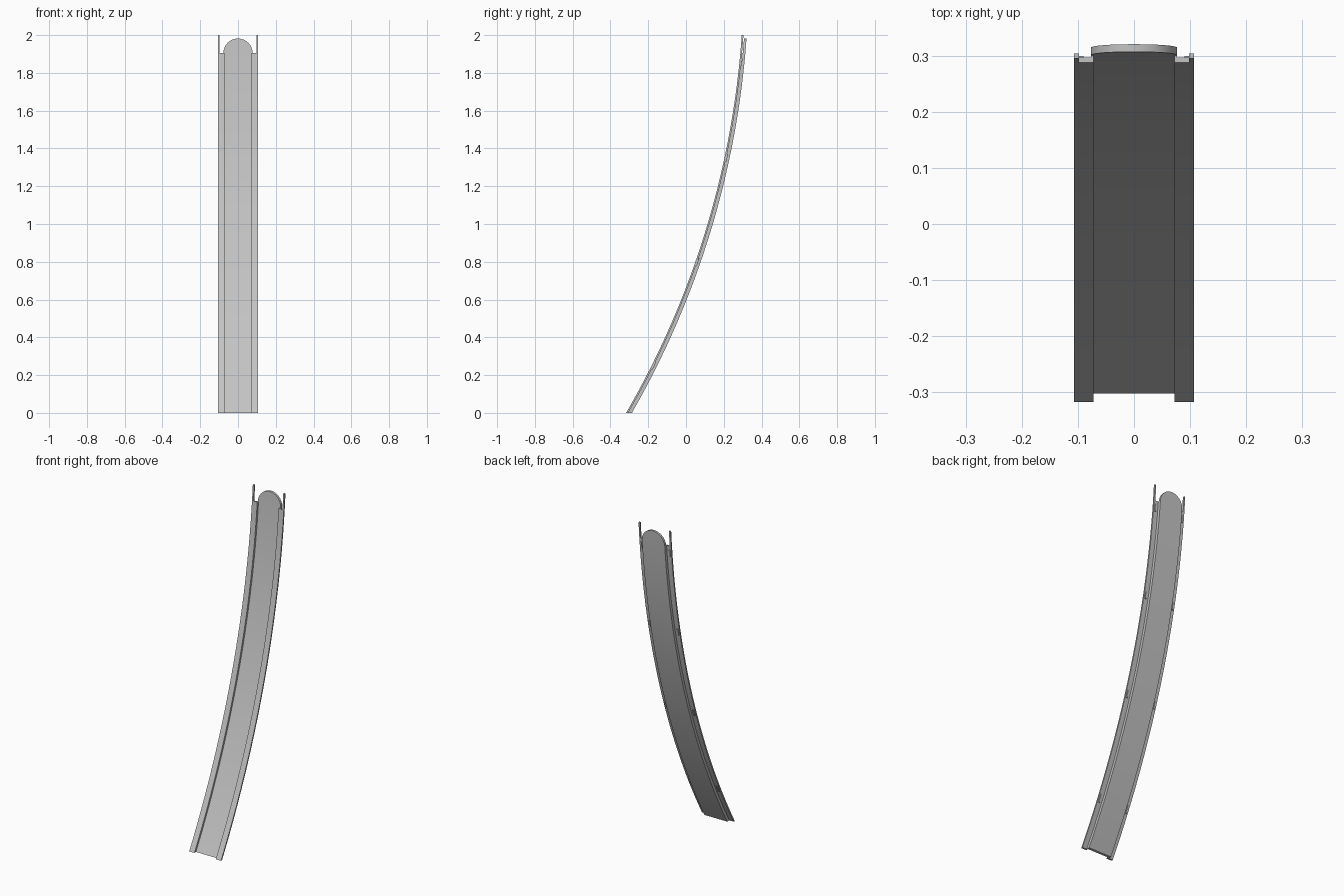
import bpy
import math

if "Cube" in bpy.data.objects:
    bpy.data.objects.remove(bpy.data.objects["Cube"], do_unlink=True)

# Arc of the front surface, in the side plane
RADIUS, ARC_Y, ARC_Z = 4.62, -4.314, 2.317
SHOULDER, TIP = 1.905, 2.0
INNER, WALL, PRONG, OUTER = 0.072, 0.077, 0.098, 0.107
FLANGE_T, WEB_FRONT, WEB_BACK = 0.009, 0.013, 0.0265

steel = bpy.data.materials.new("grey steel")
steel.use_nodes = True
grey = (0.55, 0.55, 0.55, 1)
steel.diffuse_color = grey
steel.node_tree.nodes["Principled BSDF"].inputs["Base Color"].default_value = grey


def arc_y(z, depth):
    return ARC_Y + math.sqrt((RADIUS + depth) ** 2 - (z - ARC_Z) ** 2)


def levels(z0, z1, count):
    return [z0 + (z1 - z0) * i / count for i in range(count + 1)]


def sweep(name, stations, front, back):
    """Sweep a rectangle up the arc; each station is (z, x0, x1)."""
    verts, faces = [], []
    for z, x0, x1 in stations:
        yf, yb = arc_y(z, front), arc_y(z, back)
        verts += [(x0, yf, z), (x1, yf, z), (x1, yb, z), (x0, yb, z)]
    for i in range(len(stations) - 1):
        for j in range(4):
            a, b = i * 4 + j, i * 4 + (j + 1) % 4
            faces.append((a, b, b + 4, a + 4))
    top = len(verts) - 4
    faces += [(3, 2, 1, 0), tuple(range(top, top + 4))]
    mesh = bpy.data.meshes.new(name)
    mesh.from_pydata(verts, [], faces)
    mesh.validate()
    mesh.materials.append(steel)
    obj = bpy.data.objects.new(name, mesh)
    bpy.context.collection.objects.link(obj)
    bpy.ops.object.select_all(action='DESELECT')
    obj.select_set(True)
    bpy.context.view_layer.objects.active = obj
    bpy.ops.object.shade_smooth_by_angle(angle=math.radians(30))
    return obj


def sided(name, stations, front, back):
    """Make the left part and its mirrored right twin."""
    sweep("left_" + name, stations, front, back)
    sweep("right_" + name, [(z, -x1, -x0) for z, x0, x1 in stations], front, back)


body = levels(0, SHOULDER, 32)

# Recessed web with a half-round top
web = [(z, -WALL, WALL) for z in body]
for i in range(1, 17):
    a = math.radians(89) * i / 16
    w = WALL * math.cos(a)
    web.append((SHOULDER + WALL * math.sin(a), -w, w))
sweep("web", web, WEB_FRONT, WEB_BACK)

# Side walls joining the web to the flanges
sided("wall", [(z, INNER, WALL) for z in body], 0, WEB_FRONT)

# Flanges, stepped at the shoulder into narrow prongs
flange = [(z, INNER, OUTER) for z in body]
flange += [(z, PRONG, OUTER) for z in levels(SHOULDER, TIP, 3)]
sided("flange", flange, 0, FLANGE_T)

# Small tabs behind the flanges
for n, z in enumerate((0.25, 0.80, 1.35, 1.86)):
    tab = [(h, 0.09, 0.1) for h in levels(z - 0.02, z + 0.02, 2)]
    sided("tab_%d" % (n + 1), tab, FLANGE_T, FLANGE_T + 0.005)
